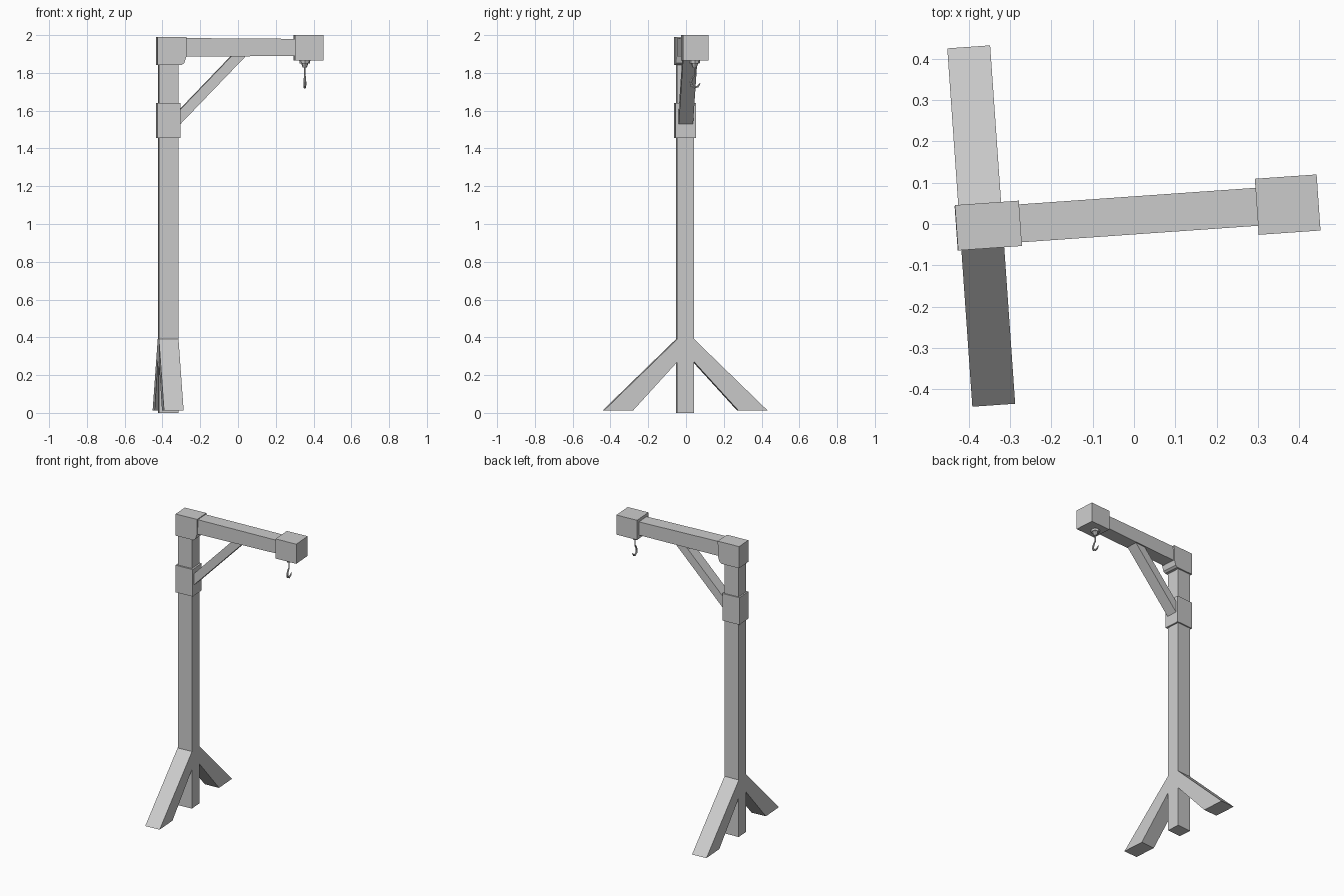
import bpy, bmesh, math
from mathutils import Matrix, Vector

if "Cube" in bpy.data.objects:
    bpy.data.objects.remove(bpy.data.objects["Cube"])

# Whole gallows-style post is turned slightly about its upright
FRAME = Matrix.Translation((-0.37, -0.005, 0)) @ Matrix.Rotation(math.radians(4), 4, 'Z')


def finish(name, bm):
    bmesh.ops.recalc_face_normals(bm, faces=bm.faces)
    me = bpy.data.meshes.new(name)
    bm.to_mesh(me)
    bm.free()
    ob = bpy.data.objects.new(name, me)
    ob.matrix_world = FRAME
    bpy.context.collection.objects.link(ob)
    return ob


def prism(name, profile, lo, hi, axis):
    """Extrude a 2D profile (h, z) along 'X' or 'Y' from lo to hi."""
    bm = bmesh.new()
    place = (lambda h, z, t: (t, h, z)) if axis == 'X' else (lambda h, z, t: (h, t, z))
    rings = [[bm.verts.new(place(h, z, t)) for h, z in profile] for t in (lo, hi)]
    n = len(profile)
    bm.faces.new(rings[0])
    bm.faces.new(rings[1])
    for i in range(n):
        j = (i + 1) % n
        bm.faces.new((rings[0][i], rings[0][j], rings[1][j], rings[1][i]))
    return finish(name, bm)


def box(name, x0, x1, y0, y1, z0, z1):
    return prism(name, [(x0, z0), (x1, z0), (x1, z1), (x0, z1)], y0, y1, 'Y')


# Upright, collar and beam
box("post", -0.051, 0.051, -0.045, 0.045, 0, 1.95)
box("collar", -0.061, 0.063, -0.055, 0.053, 1.455, 1.64)
prism("beam", [(0, 1.885), (0.70, 1.89), (0.70, 1.98), (0, 1.985)], -0.046, 0.046, 'Y')
box("beam_end_block", 0.669, 0.819, -0.068, 0.068, 1.866, 2.0)

# Corner cap with a clipped inner corner
prism("corner_cap", [(-0.06, 1.842), (0.068, 1.842), (0.082, 1.852), (0.093, 1.885),
                     (0.095, 1.99), (-0.06, 1.99)], -0.055, 0.055, 'Y')

# Diagonal brace under the beam
prism("brace", [(0.04, 1.583), (0.06, 1.526), (0.41, 1.889), (0.40, 1.90), (0.345, 1.90)],
      -0.038, 0.038, 'Y')

# Splayed feet
for side, name in ((-1, "front_foot"), (1, "back_foot")):
    prism(name, [(side * 0.04, 0.395), (side * 0.435, 0.012),
                 (side * 0.28, 0.012), (side * 0.04, 0.275)], -0.052, 0.052, 'X')

# Hook mount: stacked tapering tiers
bm = bmesh.new()
HX = 0.725
for r_low, r_top, z0, z1 in ((0.027, 0.030, 1.851, 1.868), (0.011, 0.020, 1.828, 1.853)):
    bmesh.ops.create_cone(bm, cap_ends=True, segments=8, radius1=r_low, radius2=r_top,
                          depth=z1 - z0, matrix=Matrix.Translation((HX, 0, (z0 + z1) / 2)))
finish("hook_mount", bm)

# Hook: six-sided tube swept along a path in the y-z plane, (y, z, radius)
path = [(0, 1.835, .005), (0, 1.788, .005), (-0.012, 1.772, .006), (-0.020, 1.752, .007),
        (-0.016, 1.733, .007), (0, 1.724, .007), (0.017, 1.728, .006), (0.029, 1.745, .003)]
bm = bmesh.new()
rings = []
for i, (y, z, r) in enumerate(path):
    a, b = path[max(i - 1, 0)], path[min(i + 1, len(path) - 1)]
    t = Vector((0, b[0] - a[0], b[1] - a[1])).normalized()
    u, v = Vector((1, 0, 0)), t.cross(Vector((1, 0, 0)))
    rings.append([bm.verts.new(Vector((HX, y, z)) + r * (math.cos(k * math.pi / 3) * u
                  + math.sin(k * math.pi / 3) * v)) for k in range(6)])
for p, q in zip(rings, rings[1:]):
    for k in range(6):
        bm.faces.new((p[k], p[(k + 1) % 6], q[(k + 1) % 6], q[k]))
bm.faces.new(rings[0])
bm.faces.new(rings[-1])
finish("hook", bm)
